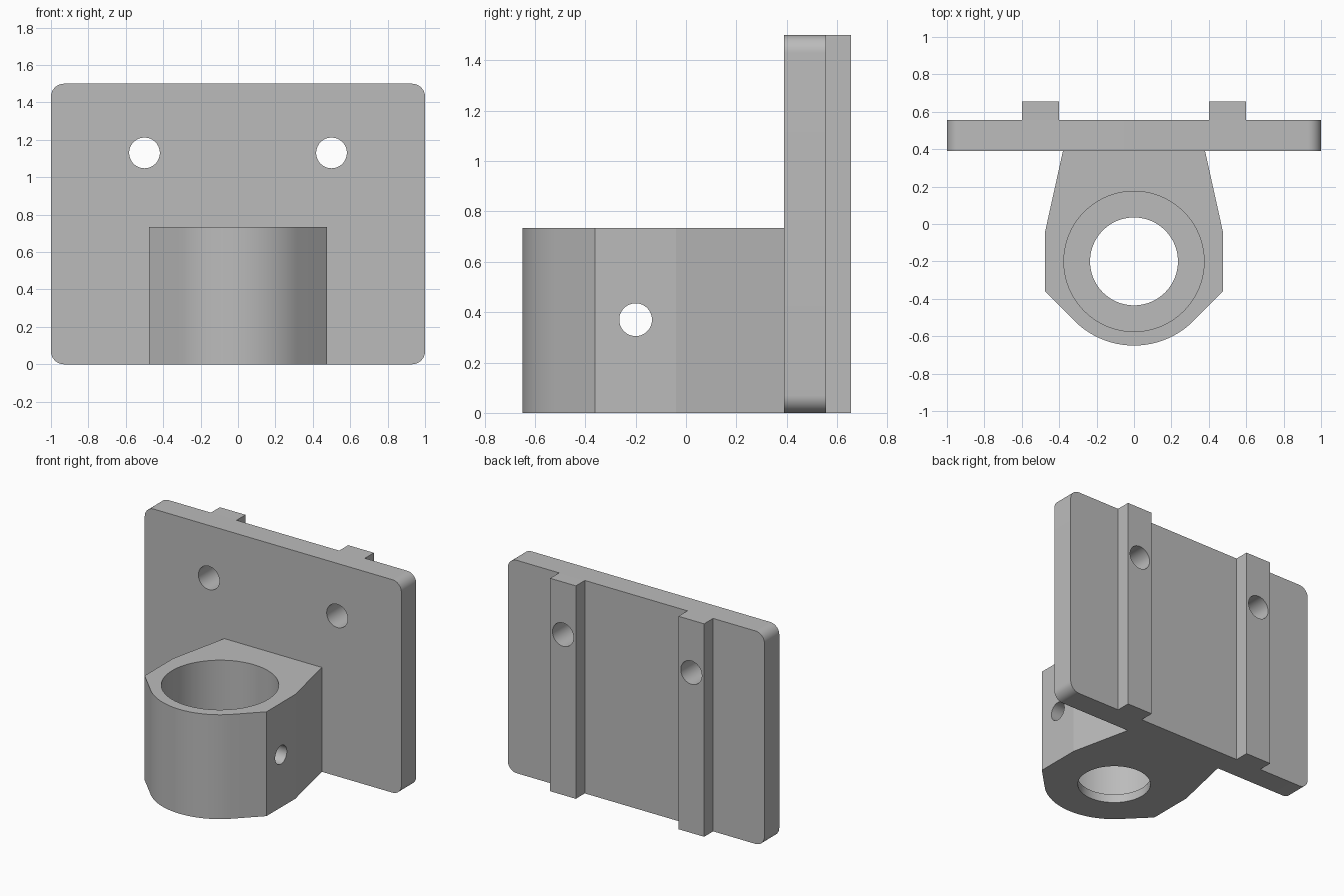
import bpy
import bmesh
from math import radians, sin, cos, pi
from mathutils import Matrix

if "Cube" in bpy.data.objects:
    bpy.data.objects.remove(bpy.data.objects["Cube"], do_unlink=True)

grey = bpy.data.materials.new("light_grey")
grey.use_nodes = True
colour = (0.5, 0.5, 0.5, 1)
grey.diffuse_color = colour
grey.node_tree.nodes["Principled BSDF"].inputs["Base Color"].default_value = colour


def finish(name, bm):
    bmesh.ops.recalc_face_normals(bm, faces=bm.faces)
    mesh = bpy.data.meshes.new(name)
    bm.to_mesh(mesh)
    bm.free()
    mesh.materials.append(grey)
    obj = bpy.data.objects.new(name, mesh)
    bpy.context.collection.objects.link(obj)
    return obj


def prism(name, outline, start, depth):
    """Extrude a closed outline of 3D points along a direction."""
    bm = bmesh.new()
    face = bm.faces.new([bm.verts.new(p) for p in outline])
    new = bmesh.ops.extrude_face_region(bm, geom=[face])["geom"]
    verts = [v for v in new if isinstance(v, bmesh.types.BMVert)]
    bmesh.ops.translate(bm, verts=verts, vec=depth)
    bmesh.ops.translate(bm, verts=bm.verts, vec=start)
    return finish(name, bm)


def cylinder(name, centre, radius, length, axis="Z"):
    bm = bmesh.new()
    turn = {"X": Matrix.Rotation(pi / 2, 4, "Y"),
            "Y": Matrix.Rotation(pi / 2, 4, "X"),
            "Z": Matrix.Identity(4)}[axis]
    bmesh.ops.create_cone(bm, cap_ends=True, segments=80, radius1=radius,
                          radius2=radius, depth=length,
                          matrix=Matrix.Translation(centre) @ turn)
    return finish(name, bm)


def arc(cx, cy, radius, first, last, steps):
    angles = [radians(first + (last - first) * i / steps) for i in range(steps + 1)]
    return [(cx + radius * cos(a), cy + radius * sin(a)) for a in angles]


def cut(obj, cutter):
    cutter.hide_render = True
    mod = obj.modifiers.new("hole", "BOOLEAN")
    mod.operation = "DIFFERENCE"
    mod.solver = "EXACT"
    mod.object = cutter
    bpy.context.view_layer.objects.active = obj
    bpy.ops.object.modifier_apply(modifier=mod.name)
    bpy.data.objects.remove(cutter, do_unlink=True)


FRONT, BACK, RAIL_BACK = 0.39, 0.555, 0.655
HEIGHT, COLLAR_TOP, BORE_Y = 1.5, 0.735, -0.2

# Mounting plate with rounded corners
r = 0.07
corners = [(1 - r, HEIGHT - r, 0), (r - 1, HEIGHT - r, 90),
           (r - 1, r, 180), (1 - r, r, 270)]
outline = [(x, 0, z) for cx, cz, a in corners
           for x, z in arc(cx, cz, r, a, a + 90, 12)]
plate = prism("mounting_plate", outline, (0, FRONT, 0), (0, BACK - FRONT, 0))
parts = [plate]

# Vertical rails on the back, and the screw holes through them
for side, x in (("left", 0.5), ("right", -0.5)):
    strip = [(x - 0.1, 0, 0), (x + 0.1, 0, 0),
             (x + 0.1, 0, HEIGHT), (x - 0.1, 0, HEIGHT)]
    rail = prism(side + "_rail", strip, (0, BACK, 0), (0, RAIL_BACK - BACK, 0))
    for part in (plate, rail):
        cut(part, cylinder("screw_cutter", (x, 0.5, 1.13), 0.082, 1, "Y"))
    parts.append(rail)

# Collar: tapered neck, flat sides and a rounded nose
half = [(0.38, FRONT), (0.475, -0.04), (0.475, -0.361)]
nose = arc(0, BORE_Y, 0.45, -45, -135, 32)
outline = half + nose + [(-x, y) for x, y in reversed(half)]
collar = prism("collar", [(x, y, 0) for x, y in outline],
               (0, 0, 0), (0, 0, COLLAR_TOP))

# Wide bore from above, narrow hole through the floor, cross hole from the side
floor = 0.06
cut(collar, cylinder("bore_cutter", (0, BORE_Y, floor + 0.5), 0.375, 1))
cut(collar, cylinder("floor_cutter", (0, BORE_Y, 0), 0.235, 1))
cut(collar, cylinder("cross_cutter", (0, BORE_Y, 0.37), 0.065, 2, "X"))
parts.append(collar)

# Smooth the curves, keep the edges sharp
bpy.ops.object.select_all(action="DESELECT")
for part in parts:
    part.select_set(True)
bpy.context.view_layer.objects.active = collar
bpy.ops.object.shade_smooth_by_angle(angle=radians(10))
